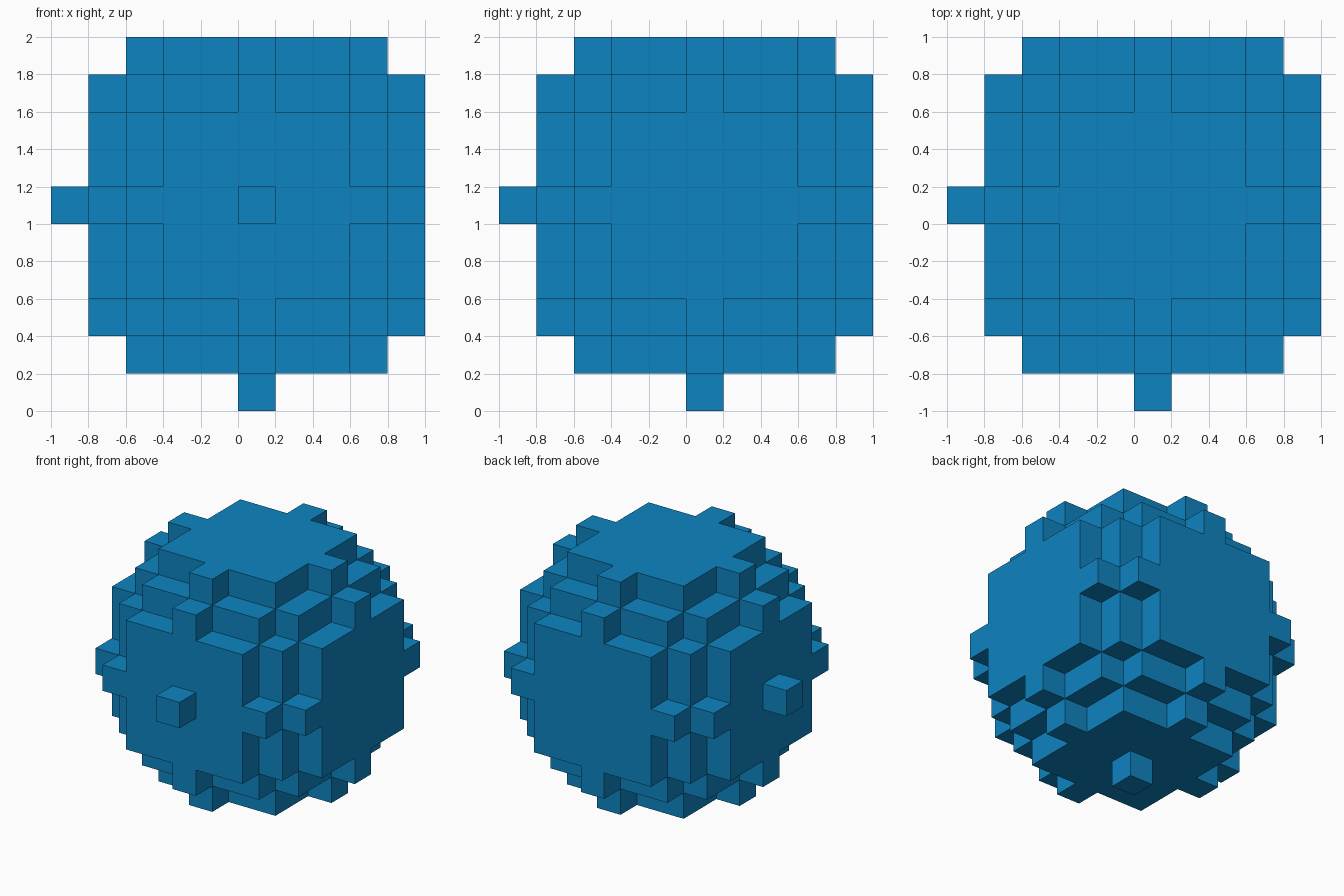
import bpy, bmesh
from mathutils import Vector

if "Cube" in bpy.data.objects:
    bpy.data.objects.remove(bpy.data.objects["Cube"])

CELL = 0.2      # edge length of one block
RADIUS = 5      # ball radius in blocks

blue = bpy.data.materials.new("bright blue")
blue.diffuse_color = (0.0044, 0.231, 0.533, 1)
blue.use_nodes = True
blue.node_tree.nodes["Principled BSDF"].inputs["Base Color"].default_value = blue.diffuse_color


def filled(c):
    """A block is solid when its lattice point lies in the ball."""
    return all(-RADIUS <= v < RADIUS for v in c) and sum(v * v for v in c) <= RADIUS ** 2


# Block ball: only the exposed sides of each solid block are built
bm = bmesh.new()
span = range(-RADIUS, RADIUS)
for cell in ((x, y, z) for x in span for y in span for z in span):
    if not filled(cell):
        continue
    for axis in range(3):
        for side in (0, 1):
            beside = list(cell)
            beside[axis] += 2 * side - 1
            if filled(beside):
                continue
            corners = []
            for u, v in ((0, 0), (1, 0), (1, 1), (0, 1)):
                p = Vector(cell)
                p[axis] += side
                p[(axis + 1) % 3] += u
                p[(axis + 2) % 3] += v
                corners.append(bm.verts.new(p * CELL + Vector((0, 0, 1))))
            bm.faces.new(corners if side else corners[::-1])

# Weld the block sides into one surface
bmesh.ops.remove_doubles(bm, verts=bm.verts[:], dist=0.001)

mesh = bpy.data.meshes.new("block_ball")
bm.to_mesh(mesh)
bm.free()
mesh.materials.append(blue)
ball = bpy.data.objects.new("block_ball", mesh)
bpy.context.collection.objects.link(ball)
